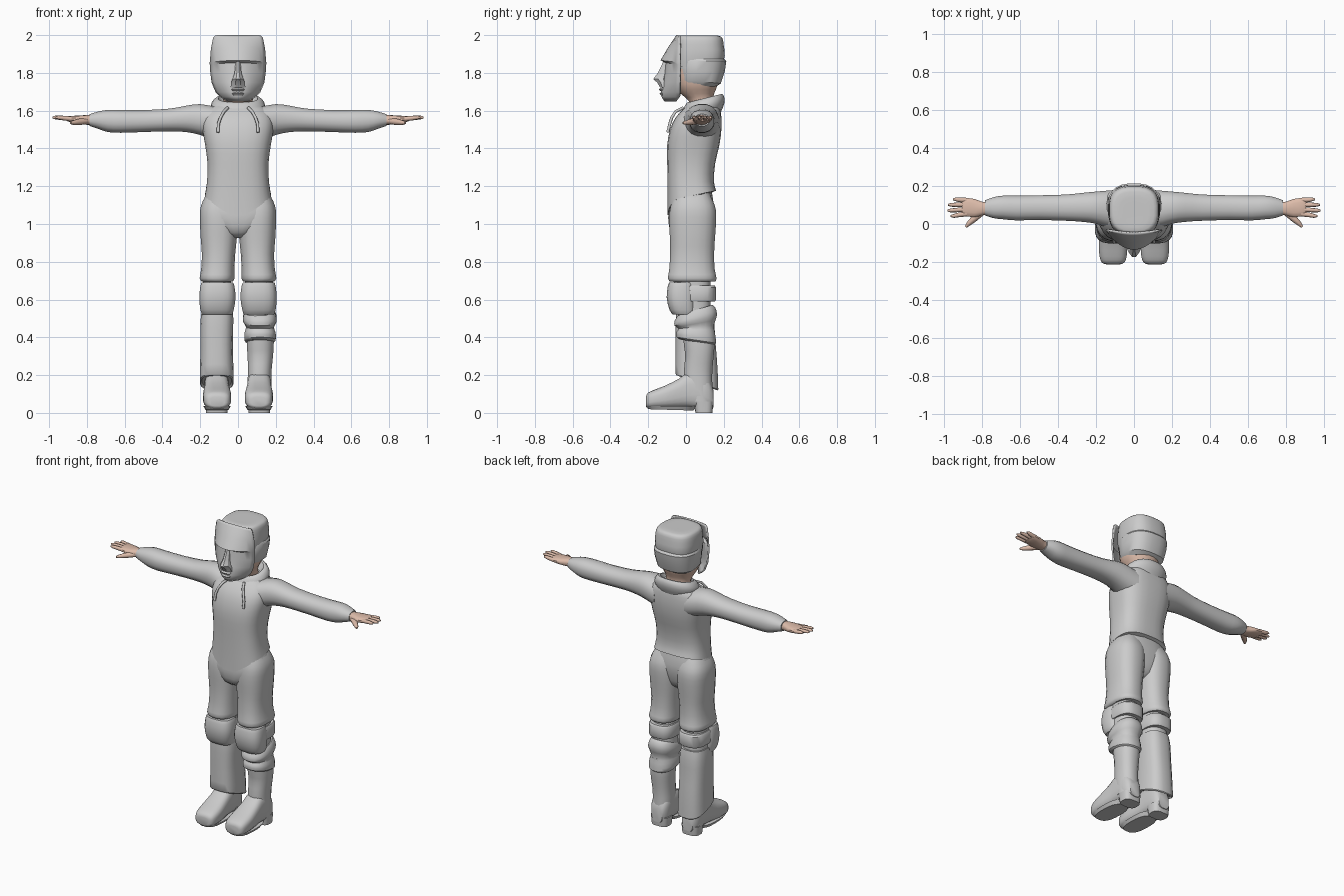
import bpy, bmesh, math
from mathutils import Vector


def material(name, rgb):
    m = bpy.data.materials.new(name)
    m.diffuse_color = (*rgb, 1)
    return m


GREY = material("cloth grey", (0.6, 0.6, 0.6))
SKIN = material("skin", (0.72, 0.50, 0.40))


def finish(name, bm, mat, mirror=False, angle=40):
    bmesh.ops.recalc_face_normals(bm, faces=bm.faces)
    me = bpy.data.meshes.new(name)
    bm.to_mesh(me)
    bm.free()
    me.materials.append(mat)
    me.polygons.foreach_set("use_smooth", [True] * len(me.polygons))
    me.set_sharp_from_angle(angle=math.radians(angle))
    ob = bpy.data.objects.new(name, me)
    bpy.context.collection.objects.link(ob)
    if mirror:
        ob.modifiers.new("mirror", 'MIRROR').use_mirror_merge = False
    return ob


def refine(rings, steps):
    """Catmull-Rom interpolation between cross-sections."""
    out = []
    for i in range(len(rings) - 1):
        p0, p1, p2, p3 = (rings[max(0, min(len(rings) - 1, i + k))] for k in (-1, 0, 1, 2))
        for s in range(steps):
            t = s / steps
            out.append([0.5 * (2 * b + (c - a) * t + (2 * a - 5 * b + 4 * c - d) * t * t
                               + (3 * b - a - 3 * c + d) * t ** 3)
                        for a, b, c, d in zip(p0, p1, p2, p3)])
    return out + [rings[-1]]


def loft(name, rings, mat=GREY, axis='z', n=20, e=2.5, steps=2, caps=True,
         mirror=False, warp=None, angle=40):
    """Skin rings (position, a_min, a_max, b_min, b_max, tilt) with superellipses."""
    rings = [list(r) + [0] * (6 - len(r)) for r in rings]
    bm = bmesh.new()
    loops = []
    for p, a0, a1, b0, b1, tilt in refine(rings, steps):
        loop = []
        for k in range(n):
            th = 2 * math.pi * (k + 0.5) / n
            c, s = math.cos(th), math.sin(th)
            da = math.copysign(abs(c) ** (2 / e), c) * (a1 - a0) / 2
            db = math.copysign(abs(s) ** (2 / e), s) * (b1 - b0) / 2
            a, b, q = (a0 + a1) / 2 + da, (b0 + b1) / 2 + db, p + tilt * db
            co = Vector({'z': (a, b, q), 'x': (q, a, b), 'y': (a, q, b)}[axis])
            loop.append(bm.verts.new(warp(co) if warp else co))
        loops.append(loop)
    for lo, hi in zip(loops, loops[1:]):
        for k in range(n):
            bm.faces.new((lo[k], lo[(k + 1) % n], hi[(k + 1) % n], hi[k]))
    if caps:
        bm.faces.new(loops[0])
        bm.faces.new(loops[-1])
    return finish(name, bm, mat, mirror, angle)


def tube(name, pts, mat, n=8, mirror=True):
    """Tapered tube through (x, y, z, radius) points."""
    bm = bmesh.new()
    loops = []
    for i, p in enumerate(pts):
        d = Vector(pts[min(i + 1, len(pts) - 1)][:3]) - Vector(pts[max(i - 1, 0)][:3])
        q = d.to_track_quat('Z', 'Y')
        loops.append([bm.verts.new(Vector(p[:3]) + q @ Vector(
            (p[3] * math.cos(2 * math.pi * k / n), p[3] * math.sin(2 * math.pi * k / n), 0)))
            for k in range(n)])
    for lo, hi in zip(loops, loops[1:]):
        for k in range(n):
            bm.faces.new((lo[k], lo[(k + 1) % n], hi[(k + 1) % n], hi[k]))
    bm.faces.new(loops[0])
    bm.faces.new(loops[-1])
    return finish(name, bm, mat, mirror, 50)


# Sweatshirt body, hem dipping to a point at the front
def hem(co):
    if co.z < 1.25:
        k = (1.25 - co.z) / 0.1
        dip = 0.1 * max(0, 1 - abs(co.x) / 0.17) * min(1, max(0, -co.y / 0.08))
        co.z += k * ((co.y - 0.03) * 0.2 - dip)
    return co


loft("sweatshirt", [
    (1.15, -.176, .176, -.099, .16), (1.22, -.165, .165, -.098, .148),
    (1.32, -.162, .162, -.10, .155), (1.42, -.175, .175, -.10, .178),
    (1.50, -.188, .188, -.085, .188), (1.56, -.185, .185, -.058, .188),
    (1.61, -.155, .155, -.015, .182), (1.64, -.10, .10, .02, .165)],
    n=28, e=2.8, warp=hem)

# Sleeves
loft("sleeve", [
    (.11, -.03, .18, 1.44, 1.62), (.20, 0, .172, 1.47, 1.636), (.27, .01, .165, 1.485, 1.628),
    (.36, .016, .156, 1.490, 1.612), (.50, .02, .152, 1.486, 1.604), (.62, .018, .150, 1.482, 1.605),
    (.69, .024, .150, 1.486, 1.605), (.74, .03, .142, 1.503, 1.596), (.785, .045, .125, 1.518, 1.582)],
    axis='x', n=16, e=2.3, mirror=True)

# Hood collar and drawstrings
loft("hood_collar", [
    (1.57, -.13, .13, -.03, .185, .2), (1.62, -.145, .145, -.02, .205, .2),
    (1.655, -.13, .13, -.005, .20, .25), (1.665, -.105, .105, .01, .18, .25),
    (1.62, -.085, .085, .02, .15, .25)], n=24, e=2.2, caps=False)
tube("drawstring", [(.055, -.015, 1.615, .008), (.075, -.055, 1.595, .008), (.092, -.075, 1.565, .008),
                    (.104, -.086, 1.53, .008), (.106, -.096, 1.485, .009)], GREY)

# Hands
loft("palm", [(.75, .055, .115, 1.525, 1.575), (.80, .045, .118, 1.525, 1.577),
              (.84, .035, .133, 1.532, 1.574), (.89, .042, .138, 1.540, 1.572),
              (.905, .05, .132, 1.546, 1.568)], SKIN, axis='x', n=14, mirror=True)
for i, (y0, y1, tip) in enumerate([(.053, .042, .965), (.077, .071, .982), (.101, .101, .978), (.125, .13, .952)]):
    tube(f"finger_{i + 1}", [(.88, y0, 1.556, .013), (.925, (y0 + y1) / 2, 1.561, .012),
                             (tip - .015, y1, 1.564, .010), (tip, y1, 1.564, .005)], SKIN)
tube("thumb", [(.80, .06, 1.545, .016), (.845, .025, 1.54, .017), (.872, 0, 1.536, .012),
               (.886, -.016, 1.535, .006)], SKIN)

# Neck and lower face
loft("neck", [(1.58, -.088, .088, .02, .16), (1.65, -.078, .078, .015, .145), (1.69, -.09, .09, -.03, .15),
              (1.74, -.115, .115, -.06, .17), (1.82, -.12, .12, -.07, .18)], SKIN, e=2.2)

# Cap with thick band
loft("cap", [(1.83, -.125, .125, -.06, .19), (1.89, -.134, .134, -.06, .206), (1.95, -.132, .132, -.055, .20),
             (1.985, -.125, .125, -.05, .193), (1.997, -.105, .105, -.035, .17), (1.998, -.05, .05, 0, .11)],
     n=24, e=2.8)
loft("cap_band", [(1.735, -.108, .108, -.04, .155, -.1), (1.755, -.127, .127, -.04, .185, -.1),
                  (1.81, -.135, .135, -.045, .207), (1.862, -.139, .139, -.045, .214),
                  (1.876, -.130, .130, -.04, .202)], n=24, e=2.6, steps=1, angle=35)

# Face mask shell: rows of (z, half width, front y, edge y)
rows = [(1.998, .118, -.045, -.035), (1.985, .13, -.056, -.034), (1.93, .14, -.092, -.03),
        (1.868, .146, -.13, -.03), (1.856, .146, -.103, -.03), (1.80, .143, -.108, -.03),
        (1.75, .136, -.116, -.03), (1.70, .115, -.128, -.03), (1.675, .09, -.125, -.032),
        (1.652, .055, -.11, -.05)]
bm = bmesh.new()
N = 16
grid = []
for z, w, yf, ye in rows:
    line = []
    for k in range(N + 1):
        t = 2 * k / N - 1
        arch = -.012 * t * t if 1.85 < z < 1.9 else 0
        line.append(bm.verts.new((w * t, yf + (ye - yf) * abs(t) ** 2, z + arch)))
    grid.append(line)
for lo, hi in zip(grid, grid[1:]):
    for k in range(N):
        bm.faces.new((lo[k], lo[k + 1], hi[k + 1], hi[k]))
mask = finish("face_mask", bm, GREY, angle=35)
sol = mask.modifiers.new("thickness", 'SOLIDIFY')
sol.thickness, sol.offset = 0.01, 0

# Nose and lips on the mask
loft("mask_nose", [(1.86, -.014, .014, -.122, -.08), (1.80, -.02, .02, -.152, -.09),
                   (1.768, -.032, .032, -.177, -.09), (1.748, -.04, .04, -.155, -.09),
                   (1.722, -.043, .043, -.138, -.1)], n=8, e=1.7, steps=1, angle=25)
for nm, z, w, y in (("upper_lip", 1.713, .036, -.145), ("lower_lip", 1.69, .032, -.142)):
    loft(nm, [(z - .01, -w * .8, w * .8, y + .01, -.1), (z, -w, w, y, -.1),
              (z + .008, -w * .8, w * .8, y + .01, -.1)], n=12, steps=1)

# Trousers
loft("trouser_seat", [(.925, -.03, .03, -.03, .08), (.955, -.09, .09, -.08, .12), (1.03, -.188, .188, -.095, .142),
                      (1.10, -.19, .19, -.09, .148), (1.18, -.163, .163, -.08, .135)], n=24, e=2.6)
loft("trouser_leg", [
    (.695, .028, .192, -.085, .155), (.712, .018, .204, -.097, .163), (.76, .018, .196, -.09, .153),
    (.84, .014, .192, -.085, .15), (.92, .006, .198, -.086, .154), (1.0, 0, .202, -.09, .16),
    (1.07, 0, .202, -.087, .16), (1.12, .005, .188, -.075, .145), (1.17, .02, .16, -.06, .12)],
    mirror=True)
loft("inner_leg", [(.40, .045, .185, -.02, .14), (.55, .035, .185, -.05, .13), (.73, .035, .185, -.07, .13)],
     mirror=True, steps=1)

# Knee pads and straps
loft("knee_pad", [(.52, .03, .19, -.07, .055), (.545, .022, .20, -.088, .055), (.61, .012, .206, -.103, .055),
                  (.67, .018, .20, -.097, .05), (.69, .026, .194, -.09, .045)], e=2.8, mirror=True)
loft("knee_strap", [(.59, .028, .193, -.05, .155), (.60, .024, .197, -.05, .16), (.665, .024, .197, -.05, .16),
                    (.675, .03, .19, -.05, .152)], e=2.8, steps=1, mirror=True)

# Bunched trouser cuff on one side, flared cuff on the other
loft("bunched_cuff", [
    (.545, .04, .19, -.04, .14, .3), (.525, .03, .2, -.06, .155, .32), (.49, .026, .206, -.062, .166, .25),
    (.455, .042, .19, -.04, .148, .1), (.425, .034, .2, -.05, .155, -.05), (.385, .034, .2, -.05, .16, -.15),
    (.375, .045, .185, -.03, .145, -.15)], e=2.4)
loft("flared_cuff", [
    (.56, -.19, -.03, -.05, .14), (.50, -.198, -.024, -.055, .15), (.40, -.2, -.026, -.056, .155, -.05),
    (.30, -.2, -.026, -.056, .165, -.2), (.165, -.203, -.022, -.056, .172, -.36),
    (.17, -.19, -.035, -.045, .16, -.36)], e=2.8)

# Boots
loft("boot_shaft", [(.06, .055, .175, .01, .142), (.15, .05, .177, -.01, .14), (.22, .052, .178, -.012, .14),
                    (.30, .05, .186, -.005, .147), (.36, .046, .19, -.012, .152), (.45, .046, .19, -.02, .15)],
     e=2.3, mirror=True)
loft("boot_foot", [
    (-.212, .072, .148, .035, .085), (-.203, .05, .17, .026, .105), (-.17, .038, .182, .024, .122),
    (-.11, .036, .186, .024, .145), (-.04, .044, .18, .026, .18), (.01, .048, .177, .028, .215),
    (.07, .05, .176, .022, .22), (.12, .056, .17, .022, .18), (.146, .075, .15, .028, .12)],
    axis='y', e=3, mirror=True)
loft("boot_sole", [(.016, .05, .172, -.2, .04, -.03), (.036, .038, .184, -.213, .06)],
     e=2.8, steps=1, mirror=True)
loft("boot_heel", [(0, .055, .17, .05, .14), (.06, .05, .175, .04, .146)], e=3.2, steps=1, mirror=True)
